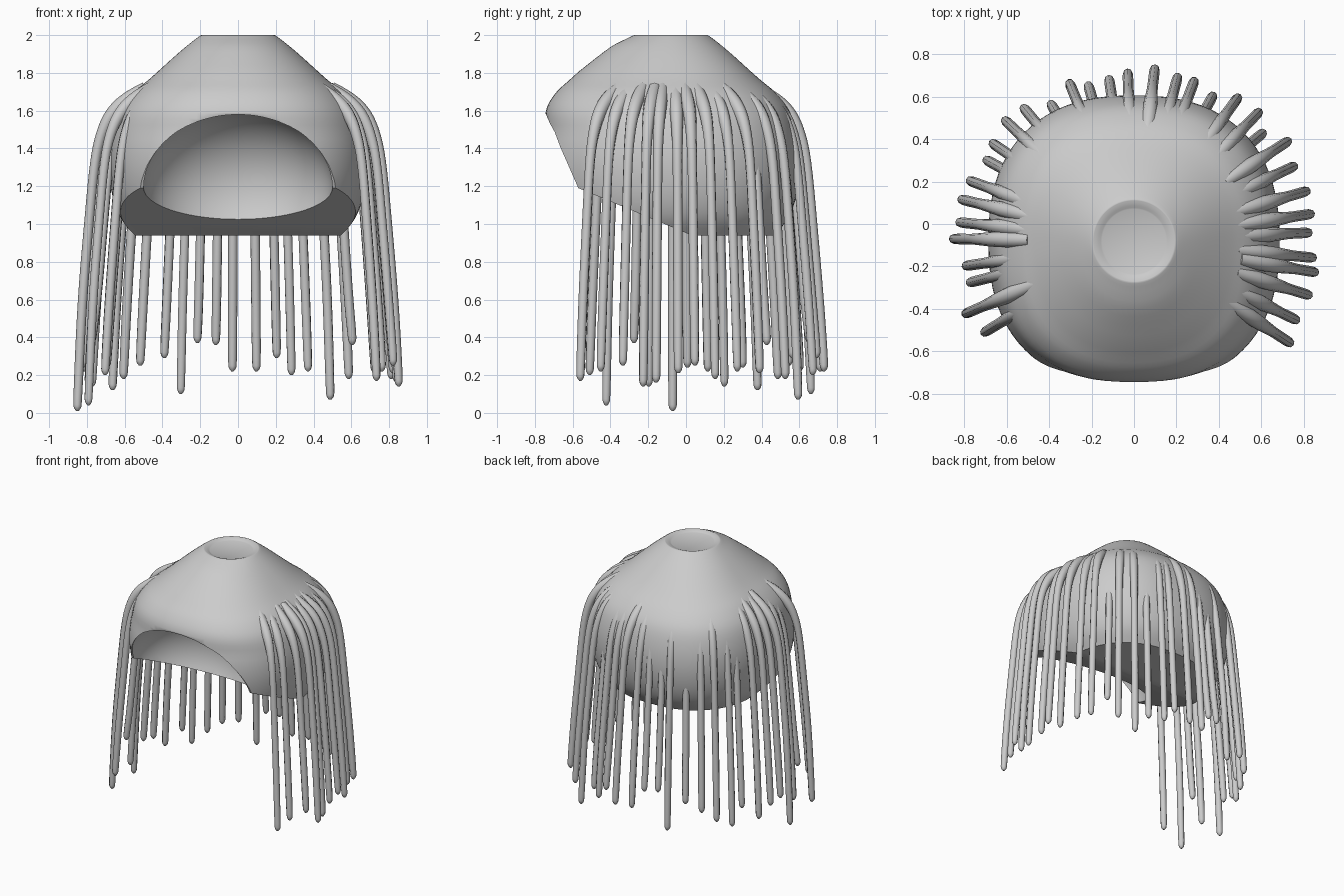
import bpy, bmesh, math
from mathutils import Vector

if "Cube" in bpy.data.objects:
    bpy.data.objects.remove(bpy.data.objects["Cube"])

CY = -0.08  # dome axis in y


def clamp(v):
    return max(0.0, min(1.0, v))


def smooth_profile(pts, steps=4):
    out = []
    for i in range(len(pts) - 1):
        p0, p1 = Vector(pts[max(i - 1, 0)]), Vector(pts[i])
        p2, p3 = Vector(pts[i + 1]), Vector(pts[min(i + 2, len(pts) - 1)])
        for k in range(steps):
            t = k / steps
            out.append(0.5 * (2 * p1 + (p2 - p0) * t + (2 * p0 - 5 * p1 + 4 * p2 - p3) * t * t
                              + (3 * p1 - p0 - 3 * p2 + p3) * t ** 3))
    return out + [Vector(pts[-1])]


def dome_point(r, z, a):
    c, s = math.cos(a), math.sin(a)
    n = 2 + 0.4 * clamp((2 - z) / 0.3)
    r /= (abs(c) ** n + abs(s) ** n) ** (1 / n)
    r *= 1 + 0.15 * max(0, -s) ** 2 * clamp((z - 1.5) / 0.3) * clamp((2 - z) / 0.05)
    return (r * c, CY + r * s, z)


def activate(ob):
    bpy.ops.object.select_all(action='DESELECT')
    ob.select_set(True)
    bpy.context.view_layer.objects.active = ob


# Hair cap: rounded-square dome with a small flat crown
profile = smooth_profile([(0.15, 1.985), (0.185, 1.998), (0.21, 1.99), (0.31, 1.91), (0.46, 1.775),
                          (0.56, 1.69), (0.635, 1.59), (0.675, 1.45), (0.685, 1.3),
                          (0.665, 1.15), (0.62, 1.03), (0.55, 0.94)])
SEG = 96
bm = bmesh.new()
rings = [[bm.verts.new(dome_point(r, z, 2 * math.pi * i / SEG)) for i in range(SEG)] for r, z in profile]
for a, b in zip(rings, rings[1:]):
    for i in range(SEG):
        j = (i + 1) % SEG
        bm.faces.new((a[i], b[i], b[j], a[j]))
bm.faces.new(rings[0])
bm.faces.new(rings[-1][::-1])
bmesh.ops.recalc_face_normals(bm, faces=bm.faces)

# Slanted face opening and sloped underside
for p, q in (((-0.75, 1.6), (-0.57, 1.19)), ((-0.57, 1.19), (0.03, 0.94))):
    normal = Vector((0, q[1] - p[1], p[0] - q[0])).normalized()
    res = bmesh.ops.bisect_plane(bm, geom=bm.verts[:] + bm.edges[:] + bm.faces[:],
                                 plane_co=(0, p[0], p[1]), plane_no=normal, clear_outer=True)
    cut = [e for e in res['geom_cut'] if isinstance(e, bmesh.types.BMEdge) and e.is_boundary]
    bmesh.ops.contextual_create(bm, geom=cut)
bmesh.ops.recalc_face_normals(bm, faces=bm.faces)
mesh = bpy.data.meshes.new("hair_cap")
bm.to_mesh(mesh)
bm.free()
cap = bpy.data.objects.new("hair_cap", mesh)
bpy.context.collection.objects.link(cap)

# Hollow for the face
bpy.ops.mesh.primitive_uv_sphere_add(segments=64, ring_count=32, radius=1, location=(0, -0.57, 1.19))
cutter = bpy.context.object
cutter.name = "face_hollow_cutter"
cutter.scale = (0.5, 0.43, 0.425)
cutter.hide_render = True
activate(cap)
mod = cap.modifiers.new("hollow", 'BOOLEAN')
mod.operation = 'DIFFERENCE'
mod.solver = 'EXACT'
mod.object = cutter
bpy.ops.object.modifier_apply(modifier=mod.name)
bpy.data.objects.remove(cutter)
bpy.ops.object.shade_smooth_by_angle(angle=math.radians(35))

# Hanging strands: tip x, y, z
tips = [(.1, .75, .22), (.21, .71, .29), (.29, .69, .2), (.38, .62, .22), (.5, .61, .07), (.6, .54, .18),
        (.62, .44, .36), (.74, .4, .21), (.77, .28, .22), (.83, .16, .18), (.85, .05, .25), (.84, -.04, .21),
        (.86, -.16, .16), (.87, -.23, .14), (.84, -.34, .25), (.78, -.46, .22), (.75, -.57, .17),
        (-.03, .73, .22), (-.12, .7, .36), (-.22, .67, .37), (-.31, .68, .1), (-.4, .58, .29), (-.53, .56, .25),
        (-.62, .5, .18), (-.68, .39, .12), (-.71, .31, .24), (-.79, .21, .14), (-.83, .12, .22), (-.84, .01, .24),
        (-.87, -.07, .01), (-.81, -.2, .14), (-.79, -.28, .37), (-.81, -.43, .04), (-.72, -.52, .2)]
cu = bpy.data.curves.new("strands", 'CURVE')
cu.dimensions = '3D'
cu.bevel_depth = 0.025
cu.bevel_resolution = 2
cu.use_fill_caps = True
cu.resolution_u = 4
for x, y, z in tips:
    d = Vector((x, y - CY, 0))
    rt = d.length - 0.02
    d.normalize()
    # inward offset from the tip radius, height, thickness
    path = [(0.36, 1.72, 1.3), (0.27, 1.67, 1.5), (0.18, 1.59, 1.4), (0.125, 1.48, 1.15), (0.09, 1.33, 1),
            (0.06, 1.0, 1), (0.025, 0.6, 1), (0, z + 0.04, 0.95), (0, z + 0.012, 0.75), (0, z, 0.25)]
    sp = cu.splines.new('NURBS')
    sp.points.add(len(path) - 1)
    for pt, (off, h, w) in zip(sp.points, path):
        p = d * (rt - off)
        pt.co = (p.x, p.y + CY, h, 1)
        pt.radius = w
    sp.order_u = 3
    sp.use_endpoint_u = True
strands = bpy.data.objects.new("strands", cu)
bpy.context.collection.objects.link(strands)
activate(strands)
bpy.ops.object.convert(target='MESH')
bpy.ops.object.shade_smooth_by_angle(angle=math.radians(60))
